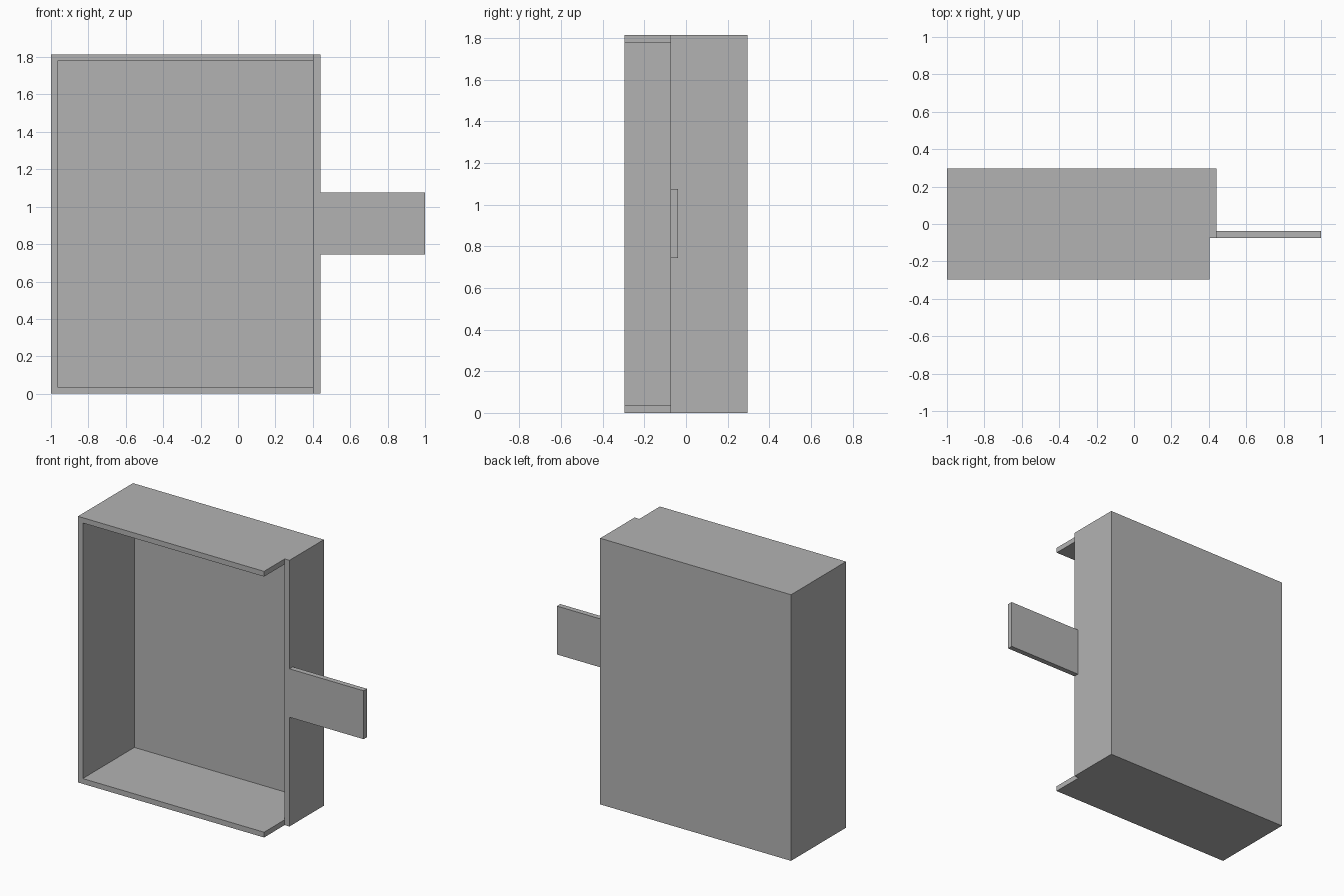
import bpy
import bmesh

if "Cube" in bpy.data.objects:
    bpy.data.objects.remove(bpy.data.objects["Cube"], do_unlink=True)

# Main dimensions
WALL = 0.036
HEIGHT = 1.815
LEFT, RIGHT, TAB_END = -1.0, 0.44, 1.0
FRONT, BACK = -0.296, 0.296
STEP = -0.074            # front edge of the shortened side wall
INNER_L, INNER_R, INNER_B = LEFT + WALL, RIGHT - WALL, BACK - WALL

grey = bpy.data.materials.new("plain grey")
grey.use_nodes = True
colour = (0.45, 0.45, 0.45, 1)
grey.diffuse_color = colour
grey.node_tree.nodes["Principled BSDF"].inputs["Base Color"].default_value = colour


def prism(name, outline, bottom, top):
    """Extrude a plan outline straight up between two heights."""
    bm = bmesh.new()
    face = bm.faces.new([bm.verts.new((x, y, bottom)) for x, y in outline])
    raised = bmesh.ops.extrude_face_region(bm, geom=[face])["geom"]
    for v in raised:
        if isinstance(v, bmesh.types.BMVert):
            v.co.z = top
    bmesh.ops.recalc_face_normals(bm, faces=bm.faces)
    mesh = bpy.data.meshes.new(name)
    bm.to_mesh(mesh)
    bm.free()
    mesh.materials.append(grey)
    obj = bpy.data.objects.new(name, mesh)
    bpy.context.collection.objects.link(obj)
    return obj


# Floor and ceiling plates, notched at the front corner
plate = [(LEFT, FRONT), (INNER_R, FRONT), (INNER_R, STEP),
         (RIGHT, STEP), (RIGHT, BACK), (LEFT, BACK)]
prism("floor_plate", plate, 0, WALL)
prism("ceiling_plate", plate, HEIGHT - WALL, HEIGHT)

# Long side wall, back and short side wall in one piece
walls = [(LEFT, FRONT), (INNER_L, FRONT), (INNER_L, INNER_B), (INNER_R, INNER_B),
         (INNER_R, STEP), (RIGHT, STEP), (RIGHT, BACK), (LEFT, BACK)]
prism("case_walls", walls, WALL, HEIGHT - WALL)

# Flat tab reaching out from the short wall
tab = [(RIGHT, STEP), (TAB_END, STEP), (TAB_END, STEP + WALL), (RIGHT, STEP + WALL)]
prism("side_tab", tab, 0.745, 1.075)
